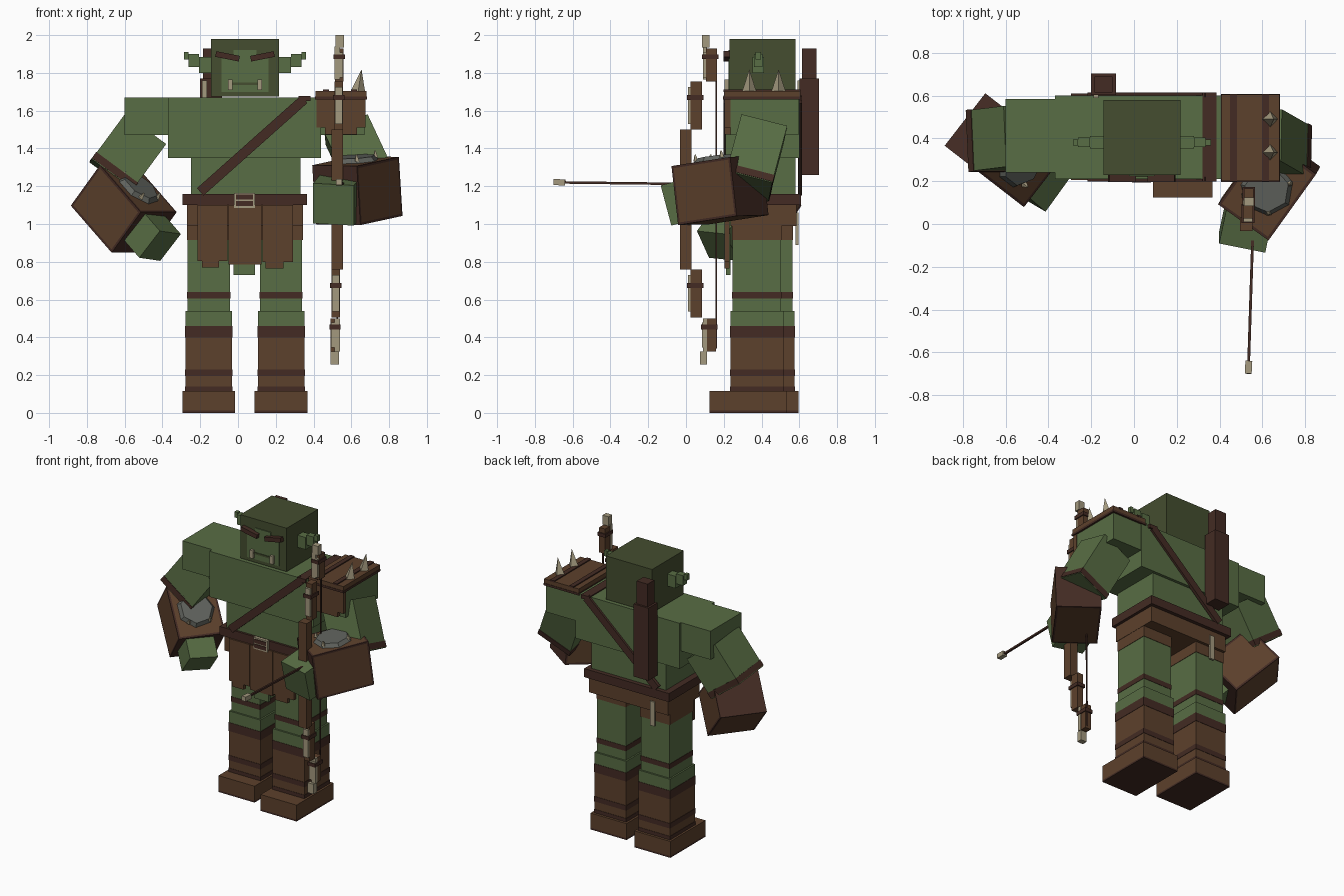
import bpy, bmesh
from mathutils import Matrix, Vector

cube = bpy.data.objects.get("Cube")
if cube:
    bpy.data.objects.remove(cube, do_unlink=True)


def material(name, *rgb):
    m = bpy.data.materials.new(name)
    m.use_nodes = True
    m.diffuse_color = (*rgb, 1)
    m.node_tree.nodes["Principled BSDF"].inputs["Base Color"].default_value = (*rgb, 1)
    return m


GREEN = material("skin green", .098, .153, .058)
OLIVE = material("dark green", .058, .075, .029)
BROWN = material("leather brown", .108, .052, .025)
DARK = material("dark leather", .056, .024, .017)
GREY = material("stone grey", .115, .122, .108)
BONE = material("bone beige", .37, .32, .21)


def finish(name, bm, *mats):
    me = bpy.data.meshes.new(name)
    for m in mats:
        me.materials.append(m)
    bmesh.ops.recalc_face_normals(bm, faces=bm.faces)
    bm.to_mesh(me)
    bm.free()
    bpy.context.collection.objects.link(bpy.data.objects.new(name, me))


def frame(centre, along, up):
    x = Vector(along).normalized()
    up = Vector(up)
    z = (up - x * up.dot(x)).normalized()
    rot = Matrix((x, z.cross(x), z)).transposed().to_4x4()
    return Matrix.Translation(Vector(centre)) @ rot


def turned_box(name, mat, fr, size, border=None):
    """Box in a turned frame; a border colours the ends and rims the sides."""
    bm = bmesh.new()
    bmesh.ops.create_cube(bm, size=1)
    bmesh.ops.scale(bm, vec=size, verts=bm.verts)
    if border:
        bm.normal_update()
        sides = [f for f in bm.faces if abs(f.normal.x) < .5]
        bmesh.ops.inset_individual(bm, faces=sides, thickness=.018)
        # only the inner faces of the sides stay clear of every box edge
        for f in bm.faces:
            on_edge = any(abs(abs(v.co.x) - size[0] / 2) < 1e-4 for v in f.verts)
            on_rim = any(abs(abs(v.co.y) - size[1] / 2) < 1e-4 and
                         abs(abs(v.co.z) - size[2] / 2) < 1e-4 for v in f.verts)
            f.material_index = int(on_edge or on_rim)
    bm.transform(fr)
    finish(name, bm, mat, *([border] if border else []))


def box(name, mat, x, y, z):
    lo, hi = Vector((x[0], y[0], z[0])), Vector((x[1], y[1], z[1]))
    turned_box(name, mat, Matrix.Translation((lo + hi) / 2), hi - lo)


def rod(name, mat, a, b, size, up):
    a, b = Vector(a), Vector(b)
    turned_box(name, mat, frame((a + b) / 2, b - a, up), ((b - a).length, *size))


def cone(name, mat, fr, r1, r2, h, sides, offset=(0, 0, 0)):
    bm = bmesh.new()
    bmesh.ops.create_cone(bm, cap_ends=True, segments=sides, radius1=r1, radius2=r2, depth=h)
    bmesh.ops.translate(bm, vec=offset, verts=bm.verts)
    bm.transform(fr)
    finish(name, bm, mat)


# Torso, hips and belt
box("chest", GREEN, (-.37, .44), (.21, .6), (1.35, 1.67))
box("belly", GREEN, (-.25, .33), (.23, .58), (1.14, 1.35))
box("hips", BROWN, (-.27, .345), (.235, .585), (.99, 1.11))
box("belt", DARK, (-.295, .365), (.215, .61), (1.1, 1.16))
box("buckle_frame", BONE, (-.02, .09), (.198, .22), (1.085, 1.165))
for i in range(2):
    z = 1.095 + i * .034
    box("buckle_gap", DARK, (-.01, .08), (.194, .2), (z, z + .026))
box("dagger", BONE, (-.17, -.135), (.58, .595), (.89, 1.06))

# Loincloth strips with ragged hems
for x0, x1, z in ((-.215, -.055, .805), (-.05, .125, .785), (.13, .29, .8)):
    box("loin_strip", BROWN, (x0, x1), (.205, .23), (z, 1.1))
for x0, x1, z in ((-.19, -.1, .77), (.145, .24, .765)):
    box("loin_rag", BROWN, (x0, x1), (.205, .23), (z, .81))
box("loin_lining", GREEN, (-.025, .09), (.212, .235), (.73, .95))

# Legs and boots, the left one a step ahead
for side, cx, y0, y1, toe, heel in (("right", -.155, .295, .575, .205, .595),
                                    ("left", .228, .235, .515, .125, .535)):
    def leg(part, mat, w, inset, z0, z1):
        box(side + part, mat, (cx - w, cx + w), (y0 + inset, y1 - inset), (z0, z1))
    leg("_thigh", GREEN, .112, .012, .53, .93)
    leg("_shorts", BROWN, .115, .009, .915, 1.0)
    leg("_thigh_band", DARK, .1145, .0095, .605, .64)
    leg("_shin", GREEN, .123, 0, .45, .54)
    leg("_boot", BROWN, .123, 0, .1, .455)
    leg("_boot_cuff", DARK, .1255, -.0025, .4, .46)
    leg("_boot_band", DARK, .1255, -.0025, .195, .23)
    leg("_ankle_band", DARK, .1255, -.0025, .115, .14)
    box(side + "_foot", BROWN, (cx - .14, cx + .14), (toe, heel), (.012, .115))
    box(side + "_sole", DARK, (cx - .14, cx + .14), (toe, heel), (0, .012))

# Chest strap running over the shoulder
for y in (.209, .604):
    rod("chest_strap", DARK, (.35, y, 1.66), (-.2, y, 1.17), (.052, .022), (0, -1, 0))
box("shoulder_strap", DARK, (.32, .385), (.198, .615), (1.65, 1.677))

# Head and face
MID = .037
box("head", OLIVE, (-.143, .217), (.23, .58), (1.675, 1.98))
box("face", GREEN, (MID - .125, MID + .125), (.224, .23), (1.7, 1.875))
box("forehead", GREEN, (MID - .06, MID + .06), (.224, .23), (1.875, 1.92))
box("mouth", OLIVE, (MID - .075, MID + .075), (.22, .225), (1.737, 1.75))
for s in (-1, 1):
    rod("brow", DARK, (MID + s * .03, .215, 1.875), (MID + s * .155, .215, 1.9),
        (.035, .03), (0, 0, 1))
    box("tusk", BONE, sorted((MID + s * .065, MID + s * .09)), (.205, .23), (1.71, 1.765))
    for a, b, y, z0, z1 in ((.18, .243, .03, 1.8, 1.885), (.243, .298, .022, 1.83, 1.9),
                            (.298, .323, .014, 1.87, 1.91)):
        box("ear", GREEN, sorted((MID + s * a, MID + s * b)), (.382 - y, .382 + y), (z0, z1))

# Quiver
box("quiver", DARK, (-.2, -.085), (.602, .703), (1.26, 1.77))
box("quiver_top", DARK, (-.185, -.1), (.615, .69), (1.77, 1.93))
box("quiver_clasp", BONE, (-.19, -.165), (.59, .606), (1.67, 1.76))

# Shoulders
box("right_shoulder", GREEN, (-.6, -.37), (.24, .585), (1.47, 1.67))
box("left_shoulder", GREEN, (.43, .67), (.235, .595), (1.47, 1.67))
box("shoulder_pad", BROWN, (.41, .68), (.2, .605), (1.665, 1.705))
box("shoulder_pad_edge", DARK, (.407, .683), (.197, .608), (1.66, 1.675))
box("shoulder_pad_front", BROWN, (.415, .675), (.205, .235), (1.51, 1.665))
box("shoulder_pad_rag", BROWN, (.46, .63), (.205, .235), (1.475, 1.51))
for x in (.465, .615):
    box("pad_band", DARK, (x - .016, x + .016), (.198, .607), (1.7, 1.712))
for y in (.335, .49):
    cone("pad_spike", BONE, frame((.645, y, 1.76), (1, 0, -.15), (.15, 0, 1)), .038, 0, .12, 4)


# Arms: upper arm, cuff, plated bracer and hand
def arm(side, a, b, size, front, centre, along, up, bracer, hand, hand_along, hand_up, hand_size):
    rod(side + "_upper_arm", GREEN, a, b, size, front)
    a, b = Vector(a), Vector(b)
    step = (b - a).normalized()
    rod(side + "_arm_cuff", DARK, b - step * .045, b - step * .005,
        (size[0] + .006, size[1] + .006), front)
    fr = frame(centre, along, up)
    turned_box(side + "_bracer", BROWN, fr, bracer, border=DARK)
    top = bracer[2] / 2
    cone(side + "_bracer_plate", GREY, fr, .125, .105, .025, 7, (0, 0, top + .012))
    for sx in (-1, 1):
        for sy in (-1, 1):
            cone(side + "_plate_stud", BONE, fr, .016, .004, .035, 4,
                 (sx * .085, sy * .07, top + .028))
    turned_box(side + "_hand", GREEN, frame(hand, hand_along, hand_up), hand_size)


arm("right", (-.495, .41, 1.495), (-.672, .388, 1.255), (.27, .285), (0, -1, 0),
    (-.605, .345, 1.08), (.213, -.165, -.245), (.155, -.12, .21), (.37, .31, .29),
    (-.47, .215, .95), (.213, -.18, -.245), (.163, -.094, .225), (.2, .19, .19))
arm("left", (.575, .405, 1.5), (.715, .325, 1.2), (.25, .25), (0, -1, .2),
    (.632, .18, 1.177), (-.23, -.32, -.05), (-.03, -.05, .31), (.385, .29, .315),
    (.527, .015, 1.13), (-.2, -.94, -.25), (0, -.25, .94), (.21, .22, .22))

# Bow limbs, listed by depth and height
BX = .525
for part, mat, y0, y1, z0, z1 in (("grip", BROWN, -.033, .03, .76, 1.5),
                                  ("limb", BROWN, .025, .085, 1.5, 1.755),
                                  ("limb", BROWN, .025, .085, .505, .76),
                                  ("limb_end", BROWN, .105, .165, 1.755, 1.93),
                                  ("limb_end", BROWN, .1, .158, .325, .5),
                                  ("tip", BONE, .085, .125, 1.935, 2.0),
                                  ("tip", BONE, .075, .112, .255, .325)):
    x = BX + (z0 + z1 - 2.26) * .008
    w = .03 if part == "grip" else .023
    box("bow_" + part, mat, (x - w, x + w), (y0, y1), (z0, z1))
    if "limb" in part:
        zc = (z0 + z1) / 2
        h = (z1 - z0) * .38
        box("bow_bone_strip", BONE, (x - .02, x + .02), (y0 - .015, y0), (zc - h, zc + h))
        box("bow_wrap", DARK, (x - .03, x + .03), (y0 - .02, y1 + .008), (zc + .03, zc + .055))
for z in (1.84, .4):
    box("bow_tip_joint", BONE, (BX - .015, BX + .015), (.09, .112), (z - .075, z + .1))
rod("bow_string", DARK, (BX, .16, .34), (BX + .01, .16, 1.92), (.008, .008), (0, -1, 0))

# Arrow
rod("arrow_shaft", DARK, (.562, .16, 1.21), (.536, -.65, 1.22), (.013, .013), (0, 0, 1))
rod("arrow_head", BONE, (.537, -.64, 1.22), (.534, -.7, 1.222), (.032, .032), (0, 0, 1))
